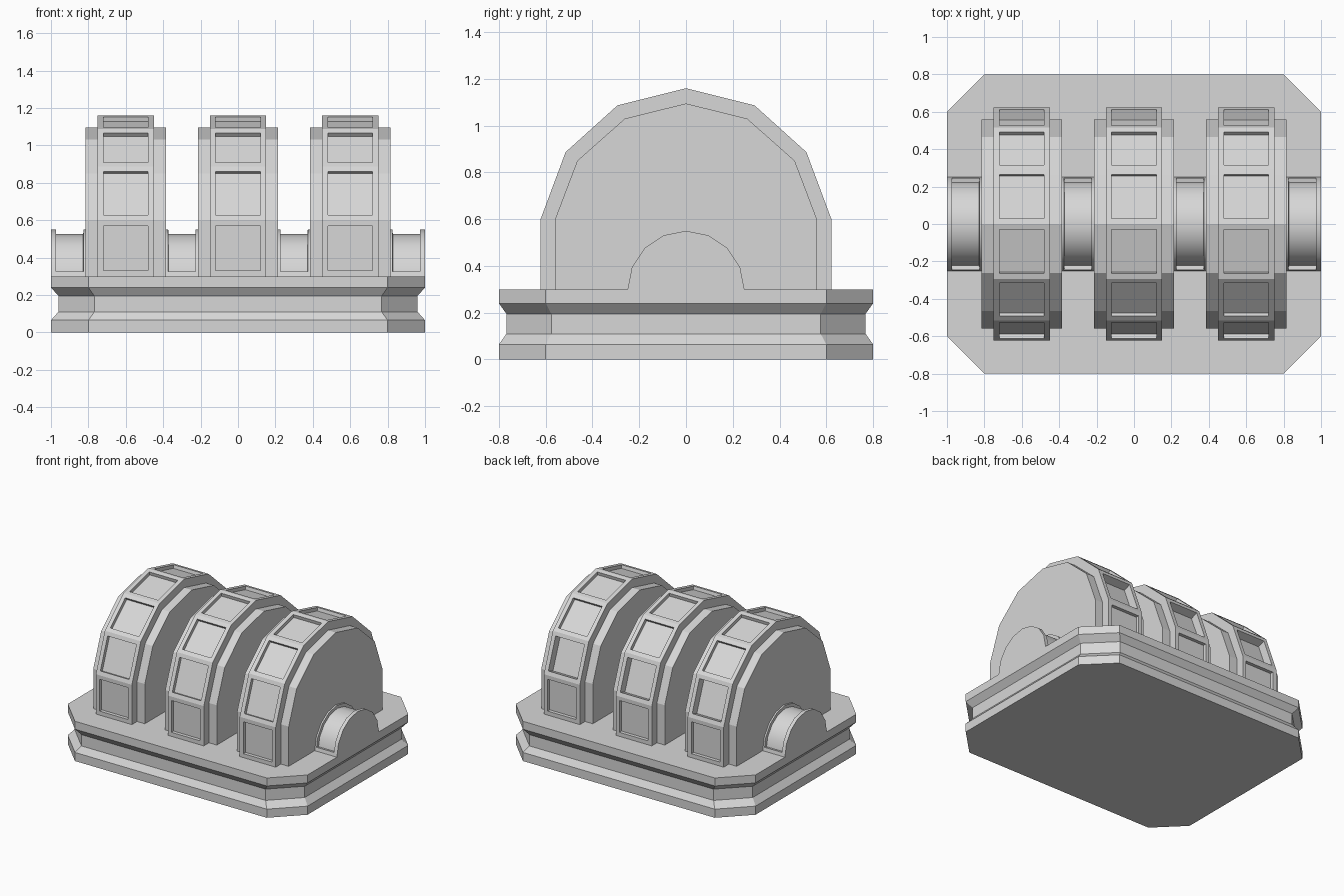
import bpy
import bmesh
import math

cube = bpy.data.objects.get("Cube")
if cube:
    bpy.data.objects.remove(cube, do_unlink=True)

grey = bpy.data.materials.new("plain_grey")
grey.use_nodes = True
grey.diffuse_color = (0.68, 0.68, 0.68, 1)
grey.node_tree.nodes["Principled BSDF"].inputs["Base Color"].default_value = (0.68, 0.68, 0.68, 1)


def finish(bm, name, smooth=False):
    """Turn a bmesh into a named, coloured object."""
    mesh = bpy.data.meshes.new(name)
    bm.to_mesh(mesh)
    bm.free()
    mesh.materials.append(grey)
    obj = bpy.data.objects.new(name, mesh)
    bpy.context.collection.objects.link(obj)
    if smooth:
        bpy.ops.object.select_all(action='DESELECT')
        obj.select_set(True)
        bpy.context.view_layer.objects.active = obj
        bpy.ops.object.shade_smooth_by_angle(angle=math.radians(30))
    return obj


def loft(rings):
    """Closed solid through matching rings of points."""
    bm = bmesh.new()
    loops = [[bm.verts.new(p) for p in ring] for ring in rings]
    for a, b in zip(loops, loops[1:]):
        for i in range(len(a)):
            j = (i + 1) % len(a)
            bm.faces.new((a[i], a[j], b[j], b[i]))
    bm.faces.new(loops[0])
    bm.faces.new(loops[-1])
    bmesh.ops.recalc_face_normals(bm, faces=bm.faces)
    bm.normal_update()
    return bm


def prism(profile, x, half):
    """Extrude a (y, z) profile along x."""
    return loft([[(x + s * half, y, z) for y, z in profile] for s in (-1, 1)])


def mirrored(half_profile):
    """Complete a profile that ends on the y = 0 axis."""
    return half_profile + [(-y, z) for y, z in half_profile[-2::-1]]


def rim_faces(bm):
    return [f for f in bm.faces if abs(f.normal.x) < 0.1 and f.normal.z > -0.1]


# Plinth: chamfered slab with a waist
outline = [(1, 0.6), (0.8, 0.8), (-0.8, 0.8), (-1, 0.6),
           (-1, -0.6), (-0.8, -0.8), (0.8, -0.8), (1, -0.6)]
levels = [(0, 1), (0.065, 1), (0.11, 0.96), (0.195, 0.96), (0.24, 1), (0.3, 1)]
finish(loft([[(x * s, y * s, z) for x, y in outline] for z, s in levels]), "plinth")

# Arched drums, each with a raised panelled band
core = mirrored([(0.56, 0.3), (0.56, 0.6), (0.465, 0.85), (0.262, 1.03), (0, 1.095)])
band = mirrored([(0.622, 0.3), (0.622, 0.6), (0.515, 0.887), (0.293, 1.087), (0, 1.16)])
for x, side in ((-0.6, "right"), (0, "middle"), (0.6, "left")):
    finish(prism(core, x, 0.215), "drum_core_" + side)
    bm = prism(band, x, 0.15)
    panels = rim_faces(bm)
    deep = [f for f in panels if f.normal.y > 0.9 and f.normal.z > 0.2]
    shallow = [f for f in panels if f not in deep]
    bmesh.ops.inset_individual(bm, faces=panels, thickness=0.03, use_even_offset=True)
    bm.normal_update()
    # The lower sloping panel at the back is a deeper recess
    for faces, depth in ((shallow, 0.025), (deep, 0.09)):
        bmesh.ops.inset_individual(bm, faces=faces, thickness=0.0005,
                                   depth=-depth, use_even_offset=True)
    finish(bm, "drum_band_" + side)

# Half-round axle sections with a sunken rim
arc = [(0.25 * math.cos(i * math.pi / 8), 0.3 + 0.25 * math.sin(i * math.pi / 8))
       for i in range(9)]
for i, x in enumerate((-0.9, -0.3, 0.3, 0.9)):
    bm = prism(arc, x, 0.1)
    rim = rim_faces(bm)
    for thickness, depth in ((0.027, 0), (0.0005, -0.023)):
        bmesh.ops.inset_region(bm, faces=rim, thickness=thickness, depth=depth,
                               use_even_offset=True, use_boundary=True)
        bm.normal_update()
    finish(bm, f"axle_section_{i + 1}", smooth=True)
